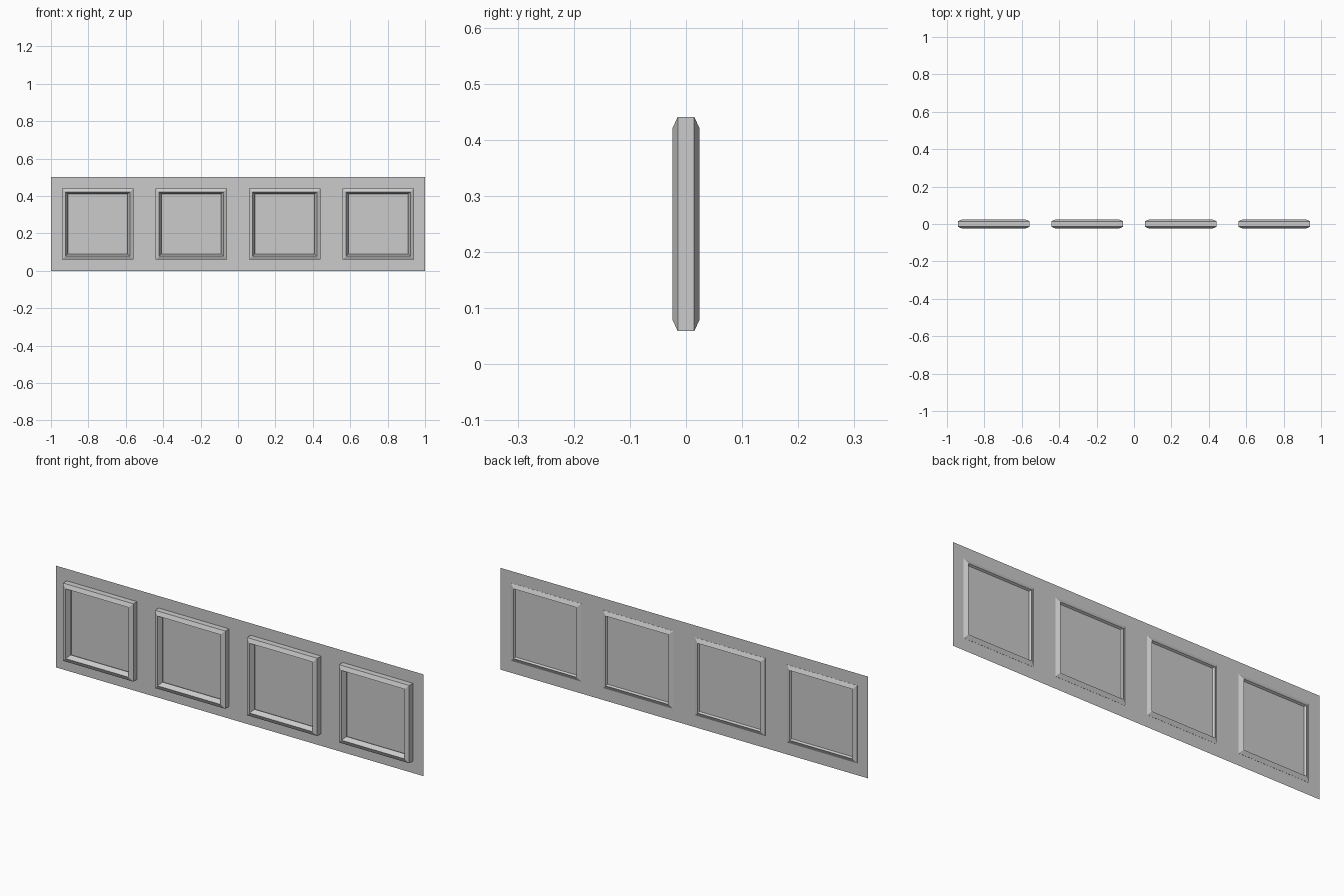
import bpy, bmesh
from math import sin, cos, pi

if "Cube" in bpy.data.objects:
    bpy.data.objects.remove(bpy.data.objects["Cube"])

grey = bpy.data.materials.new("grey")
grey.use_nodes = True
colour = (0.6, 0.6, 0.6, 1)
grey.diffuse_color = colour
grey.node_tree.nodes["Principled BSDF"].inputs["Base Color"].default_value = colour


def add_object(name, bm, location):
    mesh = bpy.data.meshes.new(name)
    bm.to_mesh(mesh)
    bm.free()
    mesh.materials.append(grey)
    obj = bpy.data.objects.new(name, mesh)
    obj.location = location
    bpy.context.collection.objects.link(obj)


# Thin backing sheet
bm = bmesh.new()
corners = [(-1, -0.25), (1, -0.25), (1, 0.25), (-1, 0.25)]
bm.faces.new([bm.verts.new((x, 0, z)) for x, z in corners])
add_object("wall_panel", bm, (0, 0.014, 0.25))


# Square moulding: a five-sided section with its flat side outward
def add_moulding(name, x, radius=0.25, thickness=0.025, sides=5):
    bm = bmesh.new()
    rings = []
    for corner in range(4):
        turn = pi / 4 + corner * pi / 2
        ring = []
        for i in range(sides):
            a = pi + 2 * pi * i / sides
            r = radius + thickness * cos(a)
            ring.append(bm.verts.new((r * cos(turn), thickness * sin(a), r * sin(turn))))
        rings.append(ring)
    for c in range(4):
        here, there = rings[c], rings[(c + 1) % 4]
        for i in range(sides):
            j = (i + 1) % sides
            bm.faces.new((here[i], here[j], there[j], there[i]))
    bmesh.ops.recalc_face_normals(bm, faces=bm.faces)
    add_object(name, bm, (x, 0, 0.25))


for n in range(4):
    add_moulding(f"moulding_{n + 1}", -0.75 + n * 0.5)
